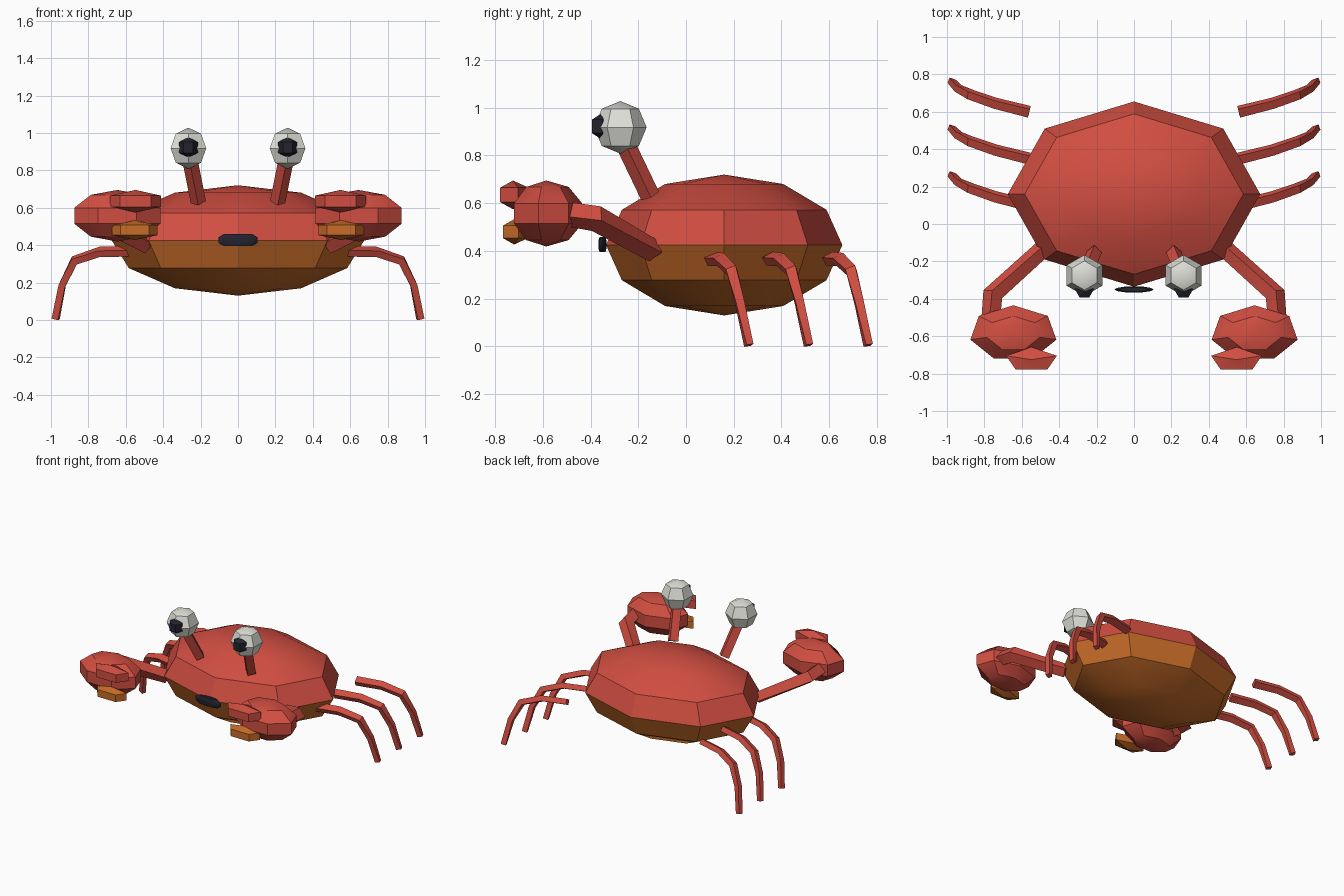
import bpy, bmesh, math
from mathutils import Vector, Matrix

if "Cube" in bpy.data.objects:
    bpy.data.objects.remove(bpy.data.objects["Cube"])


def material(name, rgb):
    m = bpy.data.materials.new(name)
    m.diffuse_color = (*rgb, 1)
    m.use_nodes = True
    m.node_tree.nodes["Principled BSDF"].inputs["Base Color"].default_value = m.diffuse_color
    return m


RED = material("shell_red", (0.64, 0.076, 0.053))
ORANGE = material("belly_orange", (0.58, 0.15, 0.022))
WHITE = material("eye_white", (0.74, 0.74, 0.69))
DARK = material("dark_navy", (0.017, 0.017, 0.028))


def finish(bm, name, mats, mirror=True):
    bmesh.ops.recalc_face_normals(bm, faces=bm.faces)
    me = bpy.data.meshes.new(name)
    bm.to_mesh(me)
    bm.free()
    ob = bpy.data.objects.new(name, me)
    bpy.context.collection.objects.link(ob)
    for m in mats:
        me.materials.append(m)
    bpy.ops.object.select_all(action='DESELECT')
    ob.select_set(True)
    bpy.context.view_layer.objects.active = ob
    bpy.ops.object.shade_smooth_by_angle(angle=math.radians(30))
    if mirror:  # all parts are built in place on the +x side
        ob.modifiers.new("mirror", 'MIRROR').use_mirror_merge = False
    return ob


def ball(centre, size, segs, rings, phase=0):
    """Low-poly sphere with a vertical axis, stretched to the given radii."""
    bm = bmesh.new()
    bmesh.ops.create_uvsphere(bm, u_segments=segs, v_segments=rings, radius=1)
    # turn so that one meridian sits at the wanted angle
    v = max((v for v in bm.verts), key=lambda p: p.co.xy.length)
    turn = math.radians(phase) - math.atan2(v.co.y, v.co.x)
    bm.transform(Matrix.Translation(centre) @ Matrix.Diagonal((*size, 1))
                 @ Matrix.Rotation(turn, 4, 'Z'))
    return bm


def limb(points, sizes, roll):
    """Four-sided bar swept along a path; sizes are (width, height) per point."""
    bm = bmesh.new()
    pts = [Vector(p) for p in points]
    loops = []
    for i, p in enumerate(pts):
        d_in = (p - pts[i - 1]).normalized() if i else Vector()
        d_out = (pts[i + 1] - p).normalized() if i < len(pts) - 1 else Vector()
        d = (d_in + d_out).normalized()
        side = Vector((0, 0, 1)).cross(d).normalized()
        up = d.cross(side)
        r = math.radians(roll)
        a = side * math.cos(r) + up * math.sin(r)
        b = up * math.cos(r) - side * math.sin(r)
        w, h = sizes[i]
        loops.append([bm.verts.new(p + a * (w / 2 * s) + b * (h / 2 * t))
                      for s, t in ((1, 1), (-1, 1), (-1, -1), (1, -1))])
    for l0, l1 in zip(loops, loops[1:]):
        for k in range(4):
            n = (k + 1) % 4
            bm.faces.new((l0[k], l0[n], l1[n], l1[k]))
    bm.faces.new(loops[0])
    bm.faces.new(loops[-1])
    return bm


# Body: red shell above, orange belly below; a cut at the equator parts them
bm = ball((0, 0.16, 0.425), (0.675, 0.495, 0.295), 8, 6)
for f in bm.faces:
    f.material_index = 0 if f.calc_center_median().z > 0.425 else 1
finish(bm, "body", [RED, ORANGE], mirror=False)

# Mouth: thin lens-shaped disc with chamfered rims
bm = bmesh.new()
rims = []
for z, s in ((-0.032, 0.72), (-0.015, 1), (0.015, 1), (0.032, 0.72)):
    rims.append([bm.verts.new((0.105 * s * math.cos(k * math.pi / 6),
                               -0.35 + 0.017 * s * math.sin(k * math.pi / 6),
                               0.427 + z)) for k in range(12)])
for r0, r1 in zip(rims, rims[1:]):
    for k in range(12):
        n = (k + 1) % 12
        bm.faces.new((r0[k], r0[n], r1[n], r1[k]))
bm.faces.new(rims[0])
bm.faces.new(rims[-1])
finish(bm, "mouth", [DARK], mirror=False)

# Eyes on leaning stalks
finish(limb([(0.212, -0.15, 0.63), (0.26, -0.265, 0.87)],
            [(0.058, 0.058)] * 2, 25), "eye_stalk", [RED])
finish(ball((0.265, -0.275, 0.918), (0.11, 0.11, 0.11), 6, 4, 90), "eyeball", [WHITE])
finish(ball((0.265, -0.35, 0.922), (0.058, 0.058, 0.057), 6, 3, 0), "pupil", [DARK])

# Claw arms
finish(limb([(0.49, -0.135, 0.40), (0.755, -0.375, 0.535), (0.765, -0.50, 0.555)],
            [(0.07, 0.065), (0.08, 0.075), (0.07, 0.075)], 35), "claw_arm", [RED])

# Claws with an upper and a lower pincer
finish(ball((0.645, -0.585, 0.557), (0.248, 0.158, 0.138), 7, 5, 90), "claw", [RED])
finish(ball((0.548, -0.725, 0.635), (0.165, 0.077, 0.06), 5, 3, 90),
       "upper_pincer", [RED])
finish(ball((0.552, -0.72, 0.48), (0.148, 0.066, 0.053), 5, 3, 90),
       "lower_pincer", [ORANGE])

# Three identical walking legs on each side
for i, name in enumerate(("front_leg", "middle_leg", "rear_leg")):
    y = 0.10 + 0.25 * i
    finish(limb([(0.56, y, 0.368), (0.74, y + 0.045, 0.364), (0.875, y + 0.092, 0.318),
                 (0.94, y + 0.125, 0.185), (0.975, y + 0.163, 0.005)],
                [(0.052, 0.038), (0.048, 0.038), (0.044, 0.04),
                 (0.036, 0.036), (0.03, 0.036)], 28), name, [RED])
